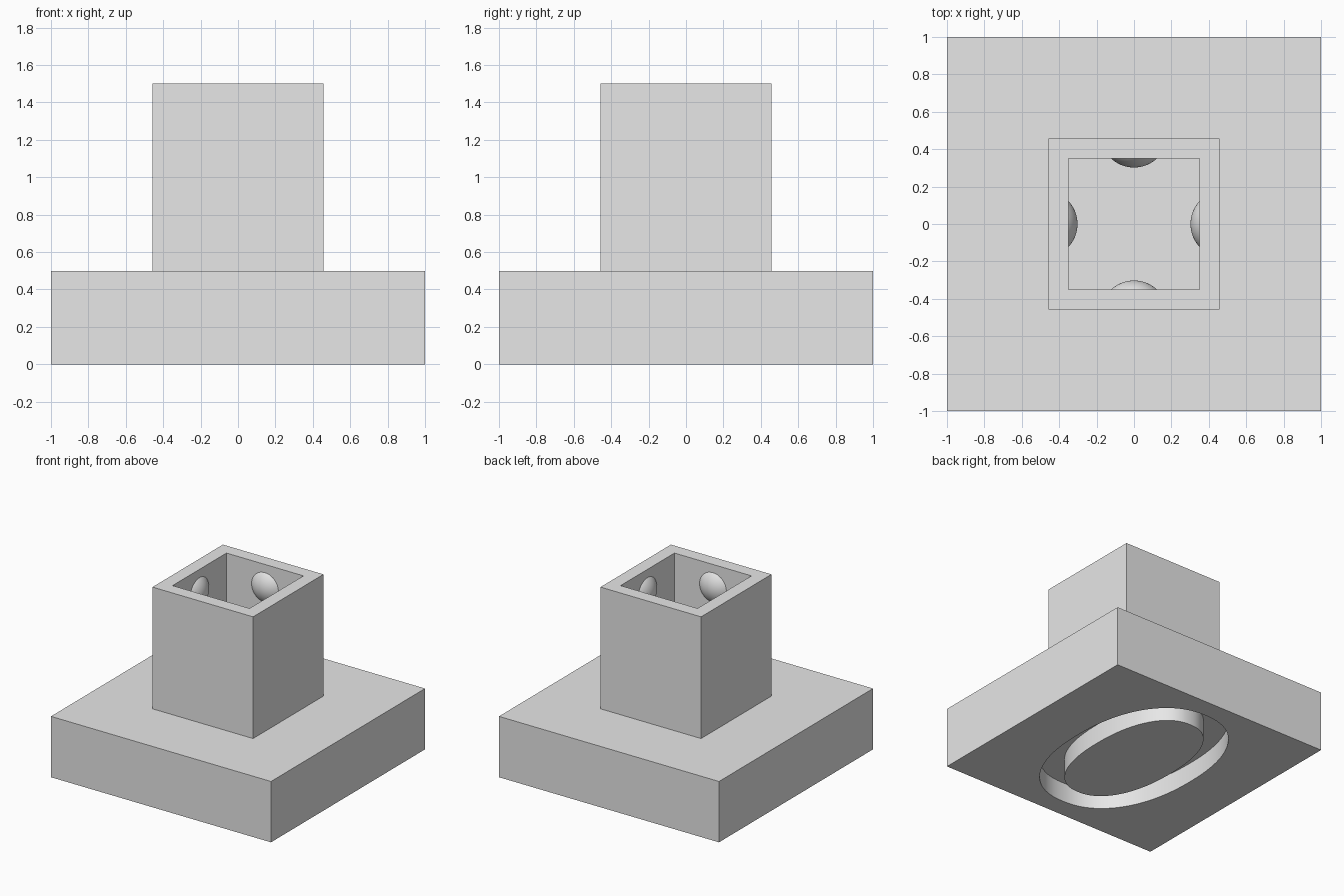
import bpy, bmesh
from math import sin, cos, pi, copysign
from mathutils import Matrix, Vector

default = bpy.data.objects.get("Cube")
if default:
    bpy.data.objects.remove(default, do_unlink=True)

# Single plain grey material
grey = bpy.data.materials.new("light_grey")
grey.use_nodes = True
grey.diffuse_color = (0.8, 0.8, 0.8, 1)
grey.node_tree.nodes["Principled BSDF"].inputs["Base Color"].default_value = (0.8, 0.8, 0.8, 1)

BASE_H, TOP = 0.5, 1.5
OUTER, INNER = 0.457, 0.35


def finish(name, bm):
    """Turn a bmesh into a named object with the grey material."""
    bmesh.ops.recalc_face_normals(bm, faces=bm.faces)
    mesh = bpy.data.meshes.new(name)
    bm.to_mesh(mesh)
    bm.free()
    mesh.materials.append(grey)
    obj = bpy.data.objects.new(name, mesh)
    bpy.context.scene.collection.objects.link(obj)
    return obj


def loft(name, rings):
    """Bridge a closed cycle of equally sized rings into a tube."""
    bm = bmesh.new()
    loops = [[bm.verts.new(p) for p in ring] for ring in rings]
    for i, a in enumerate(loops):
        b = loops[(i + 1) % len(loops)]
        for j in range(len(a)):
            k = (j + 1) % len(a)
            bm.faces.new((a[j], a[k], b[k], b[j]))
    return finish(name, bm)


def square(r, z):
    return [(x * r, y * r, z) for x, y in ((-1, -1), (1, -1), (1, 1), (-1, 1))]


def oval(a, b, z, n=96, power=2.25):
    """Slightly squared ellipse, longer along y."""
    def bend(v):
        return copysign(abs(v) ** (2 / power), v)
    return [(a * bend(cos(2 * pi * i / n)), b * bend(sin(2 * pi * i / n)), z)
            for i in range(n)]


def smooth(obj):
    bpy.ops.object.select_all(action="DESELECT")
    obj.select_set(True)
    bpy.context.view_layer.objects.active = obj
    bpy.ops.object.shade_smooth_by_angle(angle=0.6)


# Square base block
bm = bmesh.new()
bmesh.ops.create_cube(bm, size=2)
bmesh.ops.scale(bm, vec=(1, 1, BASE_H / 2), verts=bm.verts)
bmesh.ops.translate(bm, vec=(0, 0, BASE_H / 2), verts=bm.verts)
base = finish("base", bm)

# Oval groove sunk into the underside
DEPTH = 0.16
cutter = loft("groove_cutter", [oval(0.55, 0.84, -0.1), oval(0.55, 0.84, DEPTH),
                                oval(0.36, 0.66, DEPTH), oval(0.36, 0.66, -0.1)])
cutter.hide_render = True
groove = base.modifiers.new("groove", "BOOLEAN")
groove.operation = "DIFFERENCE"
groove.solver = "EXACT"
groove.object = cutter
bpy.context.view_layer.objects.active = base
bpy.ops.object.modifier_apply(modifier=groove.name)
bpy.data.objects.remove(cutter, do_unlink=True)
smooth(base)

# Hollow square tower
loft("tower", [square(OUTER, BASE_H), square(OUTER, TOP),
               square(INNER, TOP), square(INNER, BASE_H)])

# Domed bump on each inner wall
RADIUS, BULGE = 0.18, 0.048
for i, side in enumerate(("back", "left", "front", "right")):
    bm = bmesh.new()
    bmesh.ops.create_uvsphere(bm, u_segments=64, v_segments=32, radius=RADIUS)
    bmesh.ops.translate(bm, vec=(0, INNER - BULGE + RADIUS, 1.31), verts=bm.verts)
    bmesh.ops.bisect_plane(bm, geom=bm.verts[:] + bm.edges[:] + bm.faces[:],
                           plane_co=Vector((0, INNER + 0.002, 0)),
                           plane_no=Vector((0, 1, 0)), clear_outer=True)
    bmesh.ops.holes_fill(bm, edges=[e for e in bm.edges if e.is_boundary])
    bmesh.ops.rotate(bm, cent=(0, 0, 0), matrix=Matrix.Rotation(i * pi / 2, 3, "Z"),
                     verts=bm.verts)
    smooth(finish("bump_" + side, bm))
